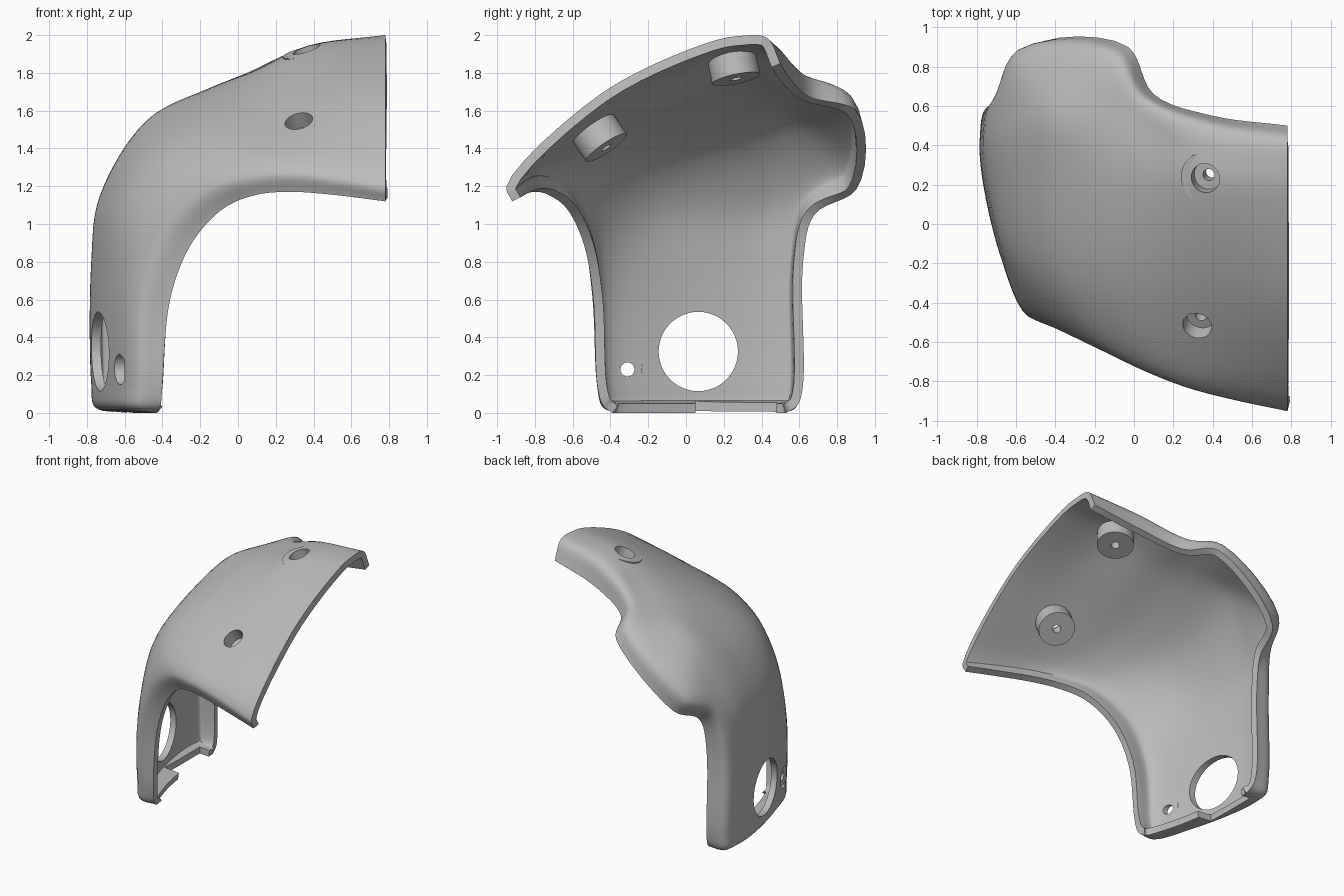
import bpy, bmesh
from mathutils import Vector

cube = bpy.data.objects.get("Cube")
if cube:
    bpy.data.objects.remove(cube, do_unlink=True)

grey = bpy.data.materials.new("plain_grey")
grey.use_nodes = True
grey.diffuse_color = (0.5, 0.5, 0.5, 1)
grey.node_tree.nodes["Principled BSDF"].inputs["Base Color"].default_value = (0.5, 0.5, 0.5, 1)

# Rails run from the bottom flange, up the leg and over to the open end
front_lip = [(-.43, -.39, 0), (-.41, -.44, .04), (-.40, -.47, .15), (-.36, -.49, .6), (-.25, -.54, .89),
             (-.08, -.63, 1.08), (.1, -.73, 1.155), (.28, -.8, 1.17), (.5, -.86, 1.155), (.78, -.92, 1.12)]
front_corner = [(-.45, -.35, 0), (-.54, -.43, .03), (-.54, -.455, .15), (-.52, -.48, .62), (-.4, -.53, .97),
                (-.17, -.64, 1.18), (.06, -.75, 1.25), (.27, -.83, 1.27), (.5, -.89, 1.25), (.78, -.95, 1.2)]
front_skin = [(-.52, -.12, 0), (-.655, -.15, .03), (-.675, -.15, .15), (-.67, -.17, .7), (-.61, -.21, 1.08),
              (-.43, -.29, 1.32), (-.16, -.36, 1.47), (.1, -.4, 1.55), (.42, -.43, 1.63), (.78, -.45, 1.69)]
middle_skin = [(-.57, .2, 0), (-.745, .25, .03), (-.765, .25, .15), (-.765, .25, .8), (-.72, .27, 1.12),
               (-.53, .28, 1.45), (-.2, .22, 1.66), (.08, .18, 1.78), (.38, .14, 1.91), (.78, .1, 1.955)]
crest = [(-.58, .4, 0), (-.755, .45, .03), (-.775, .45, .15), (-.775, .45, .8), (-.73, .5, 1.15),
         (-.48, .58, 1.55), (-.15, .55, 1.72), (.08, .45, 1.81), (.38, .32, 1.945), (.78, .28, 1.995)]
back_corner = [(-.59, .5, 0), (-.73, .57, .03), (-.745, .59, .15), (-.745, .59, .8), (-.7, .66, 1.12),
               (-.6, .87, 1.3), (-.1, .86, 1.69), (.05, .64, 1.78), (.38, .5, 1.92), (.78, .43, 1.985)]
back_lip = [(-.59, .53, 0), (-.6, .59, .04), (-.61, .62, .15), (-.61, .62, .8), (-.59, .68, 1.05),
            (-.52, .9, 1.18), (-.03, .9, 1.6), (.1, .66, 1.67), (.4, .55, 1.77), (.78, .5, 1.85)]
rails = [front_lip, front_corner, front_skin, middle_skin, crest, back_corner, back_lip]


def spline(points, steps):
    """Smooth curve through the points, with spacing-aware knots."""
    p = [Vector(q) for q in points]
    p = [2 * p[0] - p[1]] + p + [2 * p[-1] - p[-2]]
    out = []
    for a, b, c, d in zip(p, p[1:], p[2:], p[3:]):
        t1 = max((b - a).length, 1e-4) ** .5
        t2 = t1 + max((c - b).length, 1e-4) ** .5
        t3 = t2 + max((d - c).length, 1e-4) ** .5
        for i in range(steps):
            t = t1 + (t2 - t1) * i / steps
            ab, bc, cd = a.lerp(b, t / t1), b.lerp(c, (t - t1) / (t2 - t1)), c.lerp(d, (t - t2) / (t3 - t2))
            out.append(ab.lerp(bc, t / t2).lerp(bc.lerp(cd, (t - t1) / (t3 - t1)), (t - t1) / (t2 - t1)))
    return out + [p[-2]]


def add_object(name, bm):
    mesh = bpy.data.meshes.new(name)
    bm.to_mesh(mesh)
    bm.free()
    mesh.materials.append(grey)
    obj = bpy.data.objects.new(name, mesh)
    bpy.context.collection.objects.link(obj)
    return obj


def cylinder(name, start, axis, length, radius):
    """Cylinder growing from start along axis."""
    axis = Vector(axis).normalized()
    bm = bmesh.new()
    bmesh.ops.create_cone(bm, cap_ends=True, segments=48, radius1=radius, radius2=radius, depth=length)
    bmesh.ops.rotate(bm, verts=bm.verts, matrix=axis.to_track_quat('Z', 'Y').to_matrix())
    bmesh.ops.translate(bm, verts=bm.verts, vec=Vector(start) + axis * length / 2)
    return add_object(name, bm)


def box(name, low, high):
    low, high = Vector(low), Vector(high)
    bm = bmesh.new()
    bmesh.ops.create_cube(bm, size=1)
    bmesh.ops.scale(bm, verts=bm.verts, vec=high - low)
    bmesh.ops.translate(bm, verts=bm.verts, vec=(low + high) / 2)
    return add_object(name, bm)


def cut(obj, cutters):
    for cutter in cutters:
        cutter.hide_render = True
        mod = obj.modifiers.new("cut", 'BOOLEAN')
        mod.object = cutter
        mod.operation = 'DIFFERENCE'
        mod.solver = 'EXACT'


def finish(obj):
    """Apply the modifiers and shade smooth with sharp edges kept."""
    bpy.context.view_layer.update()
    graph = bpy.context.evaluated_depsgraph_get()
    obj.data = bpy.data.meshes.new_from_object(obj.evaluated_get(graph))
    obj.modifiers.clear()
    bpy.ops.object.select_all(action='DESELECT')
    obj.select_set(True)
    bpy.context.view_layer.objects.active = obj
    bpy.ops.object.shade_smooth_by_angle(angle=0.6)


# Curved shell: skin lofted across the rails, then thickened inwards
long_curves = [spline(rail, 6) for rail in rails]
rows = [spline(section, 6) for section in zip(*long_curves)]
bm = bmesh.new()
grid = [[bm.verts.new(co) for co in row] for row in rows]
for low, high in zip(grid, grid[1:]):
    for j in range(len(low) - 1):
        bm.faces.new((low[j], high[j], high[j + 1], low[j + 1]))
shell = add_object("curved_shell", bm)
solid = shell.modifiers.new("thickness", 'SOLIDIFY')
solid.thickness = 0.05
solid.offset = -1

# Leg openings and the notch in the bottom flange
cutters = [
    cylinder("large_hole_cutter", (-1, .065, .325), (1, 0, 0), .6, .21),
    cylinder("small_hole_cutter", (-1, -.31, .23), (1, 0, 0), .6, .037),
    cylinder("small_recess_cutter", (-1, -.31, .23), (1, 0, 0), .4, .08),
    box("notch_cutter", (-.665, .05, -.1), (-.3, .48, .07)),
]

# Screw bosses under the skin, each with a recess and a through hole
bosses = []
for label, spot, axis in (("front", (.32, -.52, 1.55), (.2, .54, -.8)),
                          ("back", (.36, .23, 1.94), (.2, .2, -.96))):
    spot, axis = Vector(spot), Vector(axis).normalized()
    boss = cylinder(label + "_screw_boss", spot + axis * .03, axis, .15, .13)
    recess = cylinder(label + "_recess_cutter", spot - axis * .1, axis, .2, .075)
    bore = cylinder(label + "_bore_cutter", spot - axis * .1, axis, .5, .03)
    cut(boss, [recess, bore])
    cutters += [recess, bore]
    bosses.append(boss)

cut(shell, cutters)
for part in [shell] + bosses:
    finish(part)
for cutter in cutters:
    bpy.data.objects.remove(cutter, do_unlink=True)
